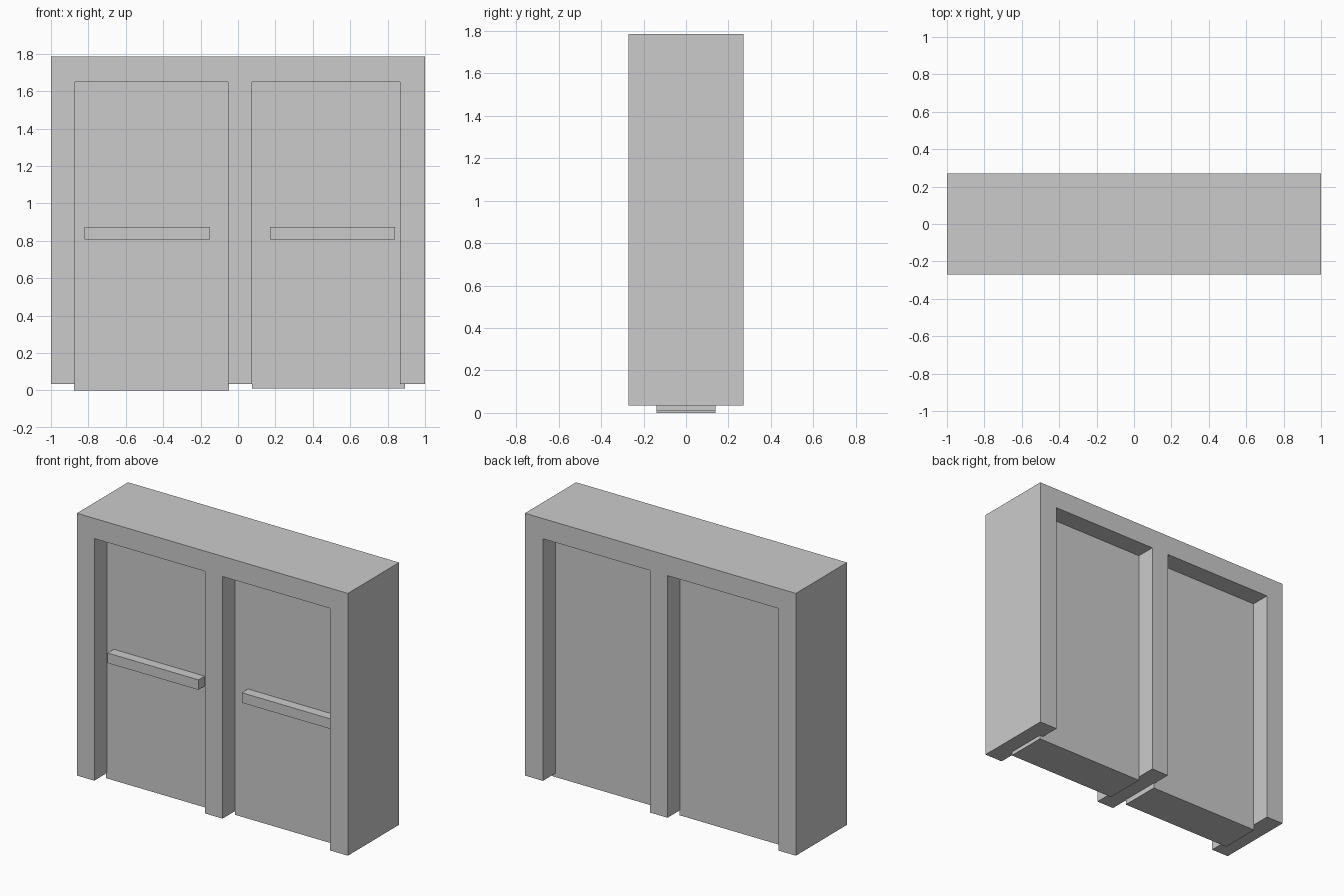
import bpy, bmesh

if "Cube" in bpy.data.objects:
    bpy.data.objects.remove(bpy.data.objects["Cube"])


def extrude_profile(name, points, y0, y1):
    """Extrude an x/z outline from y0 to y1."""
    bm = bmesh.new()
    face = bm.faces.new([bm.verts.new((x, y0, z)) for x, z in points])
    result = bmesh.ops.extrude_face_region(bm, geom=[face])
    verts = [v for v in result["geom"] if isinstance(v, bmesh.types.BMVert)]
    bmesh.ops.translate(bm, verts=verts, vec=(0, y1 - y0, 0))
    bmesh.ops.recalc_face_normals(bm, faces=bm.faces)
    mesh = bpy.data.meshes.new(name)
    bm.to_mesh(mesh)
    bm.free()
    obj = bpy.data.objects.new(name, mesh)
    bpy.context.collection.objects.link(obj)
    return obj


def box(name, x0, x1, y0, y1, z0, z1):
    return extrude_profile(name, [(x0, z0), (x1, z0), (x1, z1), (x0, z1)], y0, y1)


# Door frame: lintel with two side jambs and a centre post
BOTTOM, HEAD, TOP = 0.035, 1.65, 1.785
outline = [(-1, BOTTOM), (-0.872, BOTTOM), (-0.872, HEAD), (-0.053, HEAD),
           (-0.053, BOTTOM), (0.075, BOTTOM), (0.075, HEAD), (0.867, HEAD),
           (0.867, BOTTOM), (1, BOTTOM), (1, TOP), (-1, TOP)]
extrude_profile("door_frame", outline, -0.27, 0.27)

# Door leaves, recessed front and back, each with a push bar on the front
for side, x0, x1, z0, bar0, bar1 in (("left", -0.877, -0.048, 0.0, -0.82, -0.15),
                                     ("right", 0.074, 0.893, 0.01, 0.17, 0.84)):
    box(side + "_door", x0, x1, -0.138, 0.138, z0, z0 + 1.655)
    box(side + "_push_bar", bar0, bar1, -0.203, -0.136, 0.808, 0.875)
